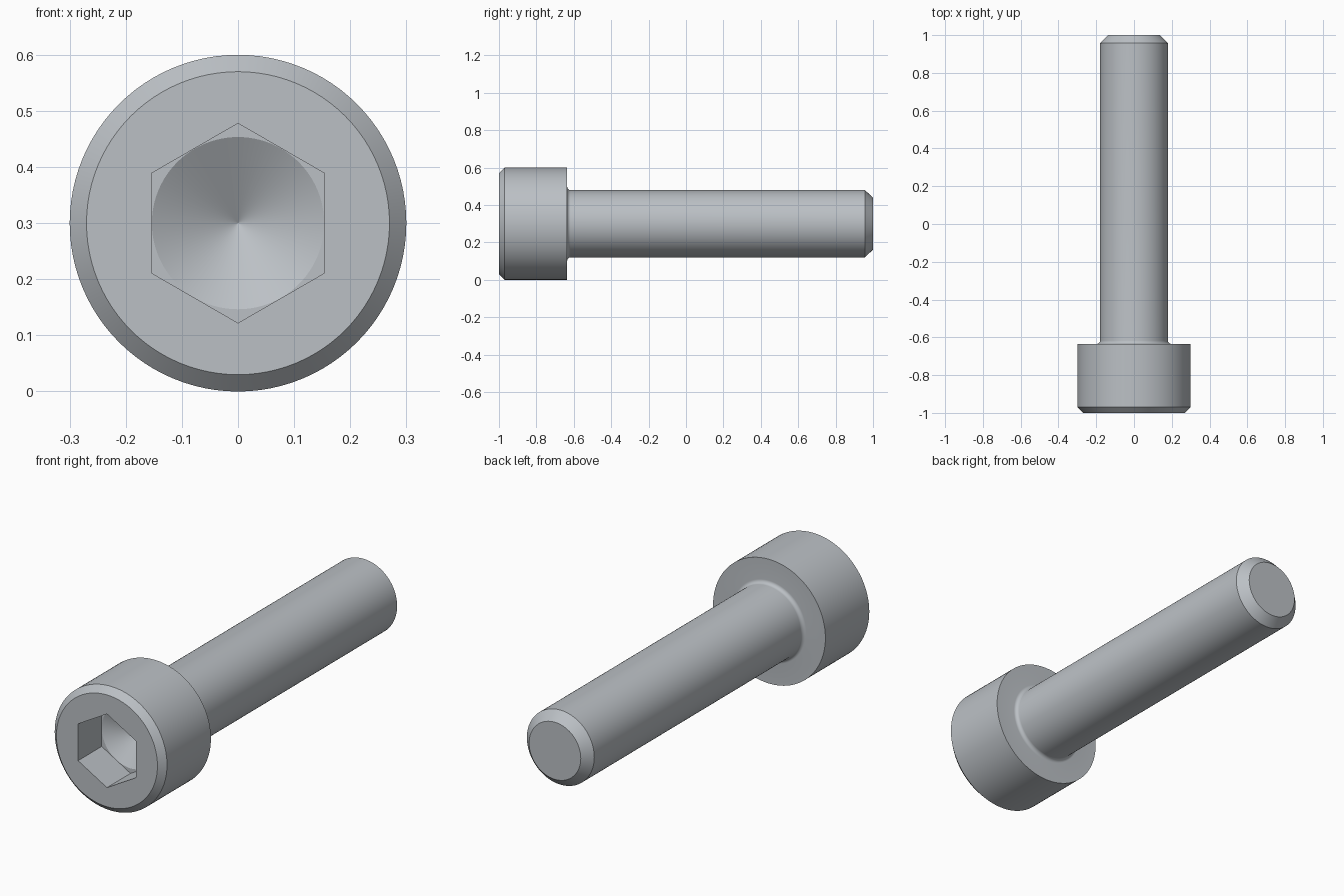
import bpy, bmesh
from math import pi, cos, sin, radians

if "Cube" in bpy.data.objects:
    bpy.data.objects.remove(bpy.data.objects["Cube"])

SEGMENTS = 96
AXIS_Z = 0.3
HEAD_R, SHANK_R, SOCKET_R = 0.3, 0.18, 0.154
HEAD_BACK, FILLET = -0.635, 0.018

steel = bpy.data.materials.new("grey steel")
steel.use_nodes = True
color = (0.50, 0.53, 0.56, 1)
steel.diffuse_color = color
steel.node_tree.nodes["Principled BSDF"].inputs["Base Color"].default_value = color


def ring(bm, radius, y, hexagonal=False):
    """Loop of vertices around the screw axis, round or six-sided."""
    verts = []
    for i in range(SEGMENTS):
        a = 2 * pi * i / SEGMENTS
        r = radius
        if hexagonal:
            r /= cos((a + pi / 6) % (pi / 3) - pi / 6)
        verts.append(bm.verts.new((r * cos(a), y, AXIS_Z + r * sin(a))))
    return verts


# Profile from the drilled socket bottom, over the head, to the shank tip
profile = [
    (0.0005, -0.731),
    (SOCKET_R - 0.0005, -0.82),
    (SOCKET_R, -0.82, True),
    (SOCKET_R, -1, True),
    (HEAD_R - 0.03, -1),
    (HEAD_R, -0.97),
    (HEAD_R, HEAD_BACK),
]
# Rounded fillet where the shank meets the head
for i in range(9):
    a = pi / 2 * i / 8
    profile.append((SHANK_R + FILLET * (1 - sin(a)),
                    HEAD_BACK + FILLET * (1 - cos(a))))
# Chamfered tip
profile += [(SHANK_R, 0.957), (SHANK_R - 0.042, 1)]

bm = bmesh.new()
rings = [ring(bm, *p) for p in profile]
for r0, r1 in zip(rings, rings[1:]):
    for i in range(SEGMENTS):
        j = (i + 1) % SEGMENTS
        bm.faces.new((r0[i], r0[j], r1[j], r1[i]))
bm.faces.new(rings[0])
bm.faces.new(rings[-1])
bmesh.ops.recalc_face_normals(bm, faces=bm.faces)

mesh = bpy.data.meshes.new("socket_head_screw")
bm.to_mesh(mesh)
bm.free()
mesh.materials.append(steel)
screw = bpy.data.objects.new("socket_head_screw", mesh)
bpy.context.collection.objects.link(screw)

# Smooth round surfaces, crisp edges
bpy.ops.object.select_all(action="DESELECT")
screw.select_set(True)
bpy.context.view_layer.objects.active = screw
bpy.ops.object.shade_smooth_by_angle(angle=radians(25))
